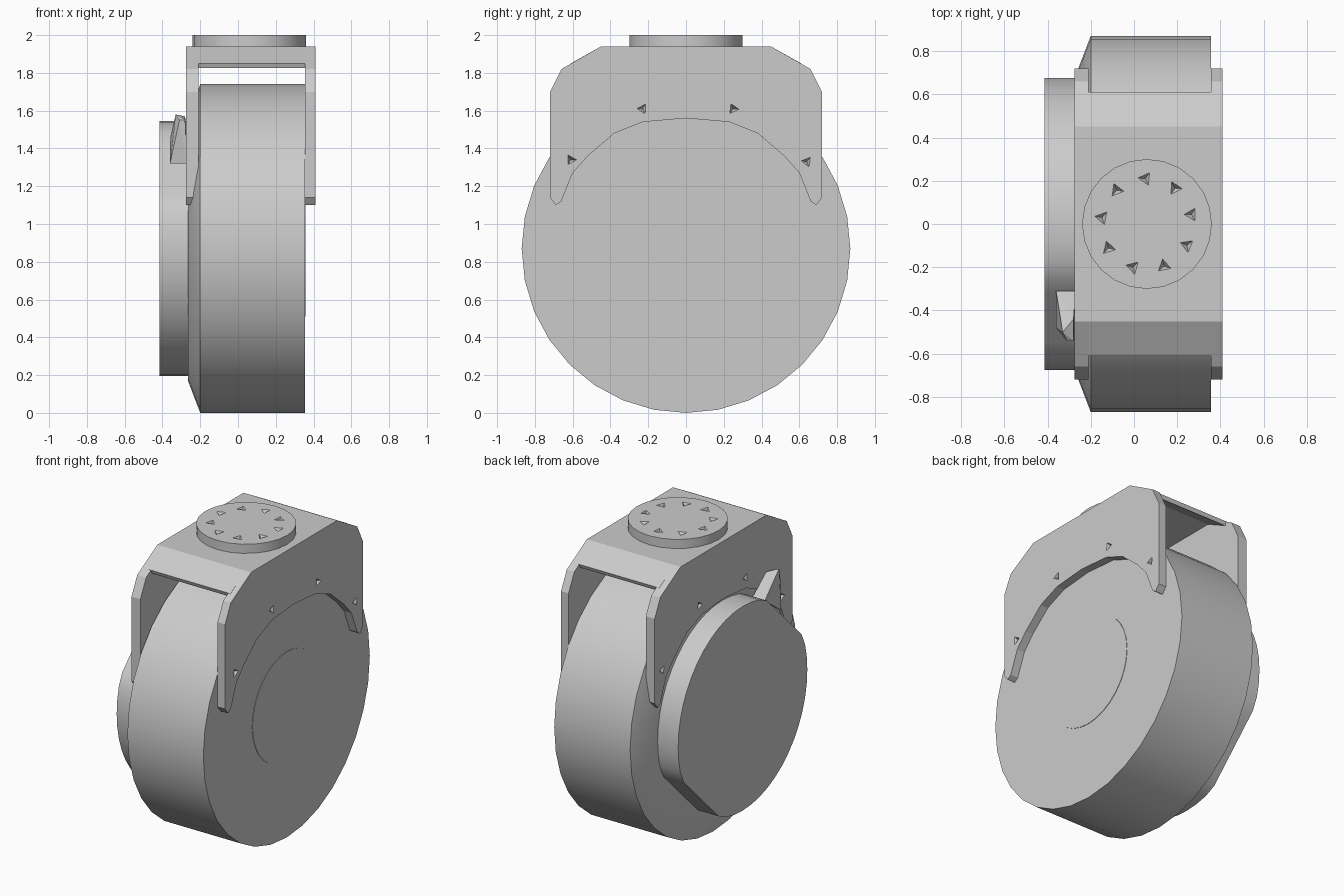
import bpy, bmesh, math
from math import sin, cos, pi
from mathutils import Vector

cube = bpy.data.objects.get("Cube")
if cube:
    bpy.data.objects.remove(cube, do_unlink=True)

grey = bpy.data.materials.new("plain grey")
grey.use_nodes = True
tone = (0.6, 0.6, 0.6, 1)
grey.diffuse_color = tone
grey.node_tree.nodes["Principled BSDF"].inputs["Base Color"].default_value = tone


def finish(name, bm, smooth=True):
    """Turn a bmesh into a grey object."""
    bmesh.ops.recalc_face_normals(bm, faces=bm.faces)
    mesh = bpy.data.meshes.new(name)
    bm.to_mesh(mesh)
    bm.free()
    mesh.materials.append(grey)
    obj = bpy.data.objects.new(name, mesh)
    bpy.context.collection.objects.link(obj)
    bpy.ops.object.select_all(action='DESELECT')
    obj.select_set(True)
    bpy.context.view_layer.objects.active = obj
    if smooth:
        bpy.ops.object.shade_smooth_by_angle(angle=math.radians(30))
    return obj


def disc(name, rings, place, sides=32, trim=lambda a, r: r):
    """Closed turned shape; rings are (position along axis, radius)."""
    bm = bmesh.new()
    loops = []
    for h, radius in rings:
        loop = []
        for i in range(sides):
            a = 2 * pi * i / sides
            r = trim(a, radius)
            loop.append(bm.verts.new(place(h, r * cos(a), r * sin(a))))
        loops.append(loop)
    for lo, hi in zip(loops, loops[1:]):
        for i in range(sides):
            j = (i + 1) % sides
            bm.faces.new((lo[i], lo[j], hi[j], hi[i]))
    bm.faces.new(loops[0])
    bm.faces.new(loops[-1])
    return finish(name, bm)


def plate(name, outline, x0, x1):
    """Extrude a (y, z) outline between two x positions."""
    bm = bmesh.new()
    face = bm.faces.new([bm.verts.new((x0, y, z)) for y, z in outline])
    out = bmesh.ops.extrude_face_region(bm, geom=[face])
    moved = [v for v in out["geom"] if isinstance(v, bmesh.types.BMVert)]
    bmesh.ops.translate(bm, verts=moved, vec=(x1 - x0, 0, 0))
    return finish(name, bm, smooth=False)


def cut_pits(obj, spots, normal, size, depth):
    """Sink small three-sided pits into a face."""
    bm = bmesh.new()
    n = Vector(normal)
    turn = n.to_track_quat('Z', 'Y')
    for k, spot in enumerate(spots):
        base = [bm.verts.new(Vector(spot) + n * 0.01 + turn @ Vector(
            (size * cos(k + t * 2 * pi / 3), size * sin(k + t * 2 * pi / 3), 0)))
            for t in range(3)]
        tip = bm.verts.new(Vector(spot) - n * depth)
        bm.faces.new(base)
        for t in range(3):
            bm.faces.new((base[t], base[(t + 1) % 3], tip))
    cutter = finish("pit_cutter", bm, smooth=False)
    cutter.hide_render = True
    mod = obj.modifiers.new("pits", 'BOOLEAN')
    mod.operation = 'DIFFERENCE'
    mod.solver = 'EXACT'
    mod.object = cutter
    bpy.context.view_layer.objects.active = obj
    bpy.ops.object.modifier_apply(modifier=mod.name)
    bpy.data.objects.remove(cutter, do_unlink=True)


AXLE = 0.87
CAP_X = 0.06


def on_axle(h, u, v):
    return (h, u, AXLE + v)


def on_swivel(h, u, v):
    return (CAP_X + u, v, h)


def hub_flats(a, r):
    """Two opposite flats on a diagonal of the hub."""
    lean = abs(cos(a + pi / 4))
    return min(r, 0.615 / max(lean, 0.01))


# Wheel, its centre seam and the side hub
disc("wheel", [(-0.265, 0.7), (-0.2, AXLE), (0.355, AXLE)], on_axle)
disc("wheel_centre", [(0.34, 0.36), (0.358, 0.36)], on_axle)
disc("side_hub", [(-0.25, 0.675), (-0.415, 0.675)], on_axle, 48, hub_flats)

# Bracket sides: chamfered top, pointed feet, arched lower edge
half = [(0.45, 1.94), (0.66, 1.82), (0.72, 1.7), (0.72, 1.14), (0.69, 1.1),
        (0.66, 1.12), (0.6, 1.27), (0.52, 1.36), (0.38, 1.48), (0.23, 1.54)]
outline = half + [(0, 1.56)] + [(-y, z) for y, z in reversed(half)]
left_side = plate("bracket_outer_side", outline, 0.355, 0.41)
right_side = plate("bracket_hub_side", outline, -0.275, -0.21)
pits = [(-0.61, 1.34), (-0.23, 1.61), (0.25, 1.61), (0.64, 1.33)]
cut_pits(left_side, [(0.41, y, z) for y, z in pits], (1, 0, 0), 0.04, 0.03)
cut_pits(right_side, [(-0.275, y, z) for y, z in pits], (-1, 0, 0), 0.04, 0.03)

# Bracket roof, bent down along both chamfers
edge = [(0.45, 1.94), (0.61, 1.85), (0.6, 1.825), (0.44, 1.905)]
plate("bracket_roof", edge + [(-y, z) for y, z in reversed(edge)], -0.23, 0.37)

# Swivel cap with a ring of pits
cap = disc("swivel_cap", [(1.92, 0.3), (2.0, 0.3)], on_swivel, 24)
ring = [(CAP_X + 0.21 * cos(a), 0.21 * sin(a), 2.0)
        for a in (2 * pi * (i + 0.3) / 9 for i in range(9))]
cut_pits(cap, ring, (0, 0, 1), 0.045, 0.03)

# Brake tab: wedge rising from the upper flat of the hub
bm = bmesh.new()
for x, y, z in [(-0.36, -0.31, 1.45), (-0.27, -0.31, 1.45), (-0.27, -0.52, 1.32),
                (-0.36, -0.48, 1.32), (-0.33, -0.5, 1.58), (-0.28, -0.44, 1.57),
                (-0.28, -0.54, 1.55), (-0.31, -0.54, 1.55)]:
    bm.verts.new((x, y, z))
bmesh.ops.convex_hull(bm, input=bm.verts)
finish("brake_tab", bm, smooth=False)
